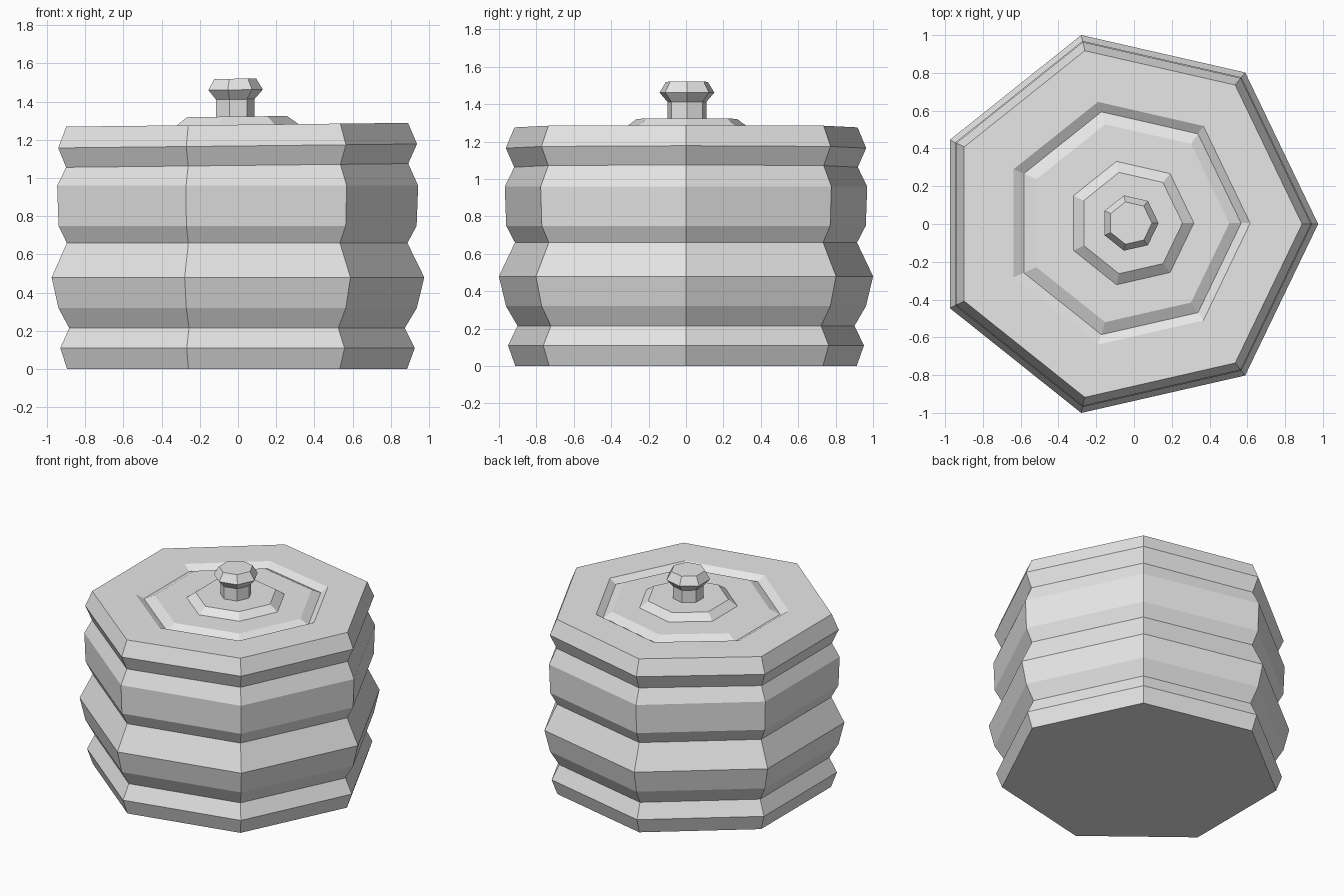
import bpy, bmesh, math

if "Cube" in bpy.data.objects:
    bpy.data.objects.remove(bpy.data.objects["Cube"])

SIDES = 7
TILT = 0.011      # the lid sits slightly tipped
CX = -0.051       # heptagon centre, so the bounds are centred on x

grey = bpy.data.materials.new("plain grey")
grey.diffuse_color = (0.8, 0.8, 0.8, 1)
grey.use_nodes = True
grey.node_tree.nodes["Principled BSDF"].inputs["Base Color"].default_value = grey.diffuse_color


def lathe(name, profile, cap_start=False, cap_end=False):
    """Seven-sided stack of rings from (radius, height, centre x, centre y)."""
    bm = bmesh.new()
    rings = []
    for r, z, cx, cy in profile:
        ring = []
        for i in range(SIDES):
            a = 2 * math.pi * i / SIDES
            x, y = cx + r * math.cos(a), cy + r * math.sin(a)
            ring.append(bm.verts.new((x, y, z + (TILT * x if z > 1 else 0))))
        rings.append(ring)
    for low, high in zip(rings, rings[1:]):
        for i in range(SIDES):
            j = (i + 1) % SIDES
            bm.faces.new((low[i], low[j], high[j], high[i]))
    if cap_start:
        bm.faces.new(rings[0][::-1])
    if cap_end:
        bm.faces.new(rings[-1])
    mesh = bpy.data.meshes.new(name)
    bm.to_mesh(mesh)
    bm.free()
    mesh.materials.append(grey)
    obj = bpy.data.objects.new(name, mesh)
    bpy.context.collection.objects.link(obj)
    return obj


# Ribbed pot body, closed at the base
body = [(0.936, 0.0), (0.976, 0.11), (0.924, 0.215), (0.987, 0.32),
        (1.026, 0.48), (0.938, 0.66), (0.986, 0.75), (0.994, 0.96),
        (0.942, 1.066)]
lathe("pot_body", [(r, z, CX, 0) for r, z in body], cap_start=True)

# Lid: bevelled rim, ring groove, raised centre plate
lathe("lid", [
    (0.942, 1.066, CX, 0),
    (0.988, 1.168, CX, 0),
    (0.941, 1.279, CX, 0),
    (0.659, 1.279, -0.044, 0.004),
    (0.605, 1.247, -0.038, 0.004),
    (0.537, 1.279, -0.033, 0.004),
    (0.335, 1.279, -0.018, 0.005),
    (0.275, 1.322, -0.018, 0.005),
], cap_end=True)

# Knob: slim neck with a flared, bevelled head
knob = [(0.106, 1.32), (0.106, 1.412), (0.15, 1.462), (0.115, 1.52)]
lathe("lid_knob", [(r, z, -0.02, 0.005) for r, z in knob], cap_end=True)
